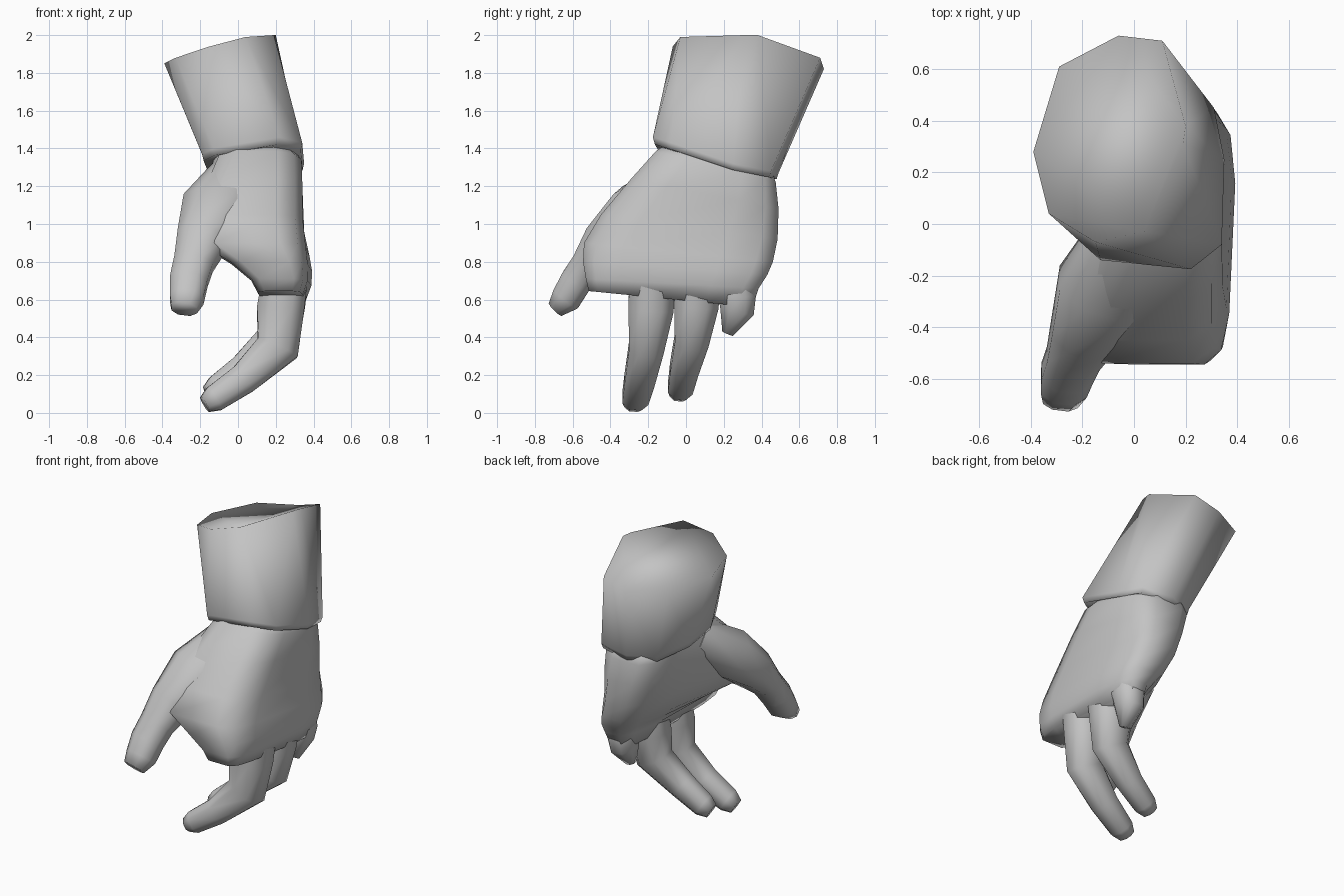
import bpy, bmesh, math
from mathutils import Vector

cube = bpy.data.objects.get("Cube")
if cube:
    bpy.data.objects.remove(cube, do_unlink=True)

grey = bpy.data.materials.new("plain_grey")
grey.use_nodes = True
COLOUR = (0.55, 0.55, 0.55, 1)
grey.diffuse_color = COLOUR
grey.node_tree.nodes["Principled BSDF"].inputs["Base Color"].default_value = COLOUR


def loft(name, rings, angle=75):
    """Skin a list of equal-length rings and close both ends."""
    bm = bmesh.new()
    rows = [[bm.verts.new(p) for p in ring] for ring in rings]
    n = len(rows[0])
    for a, b in zip(rows, rows[1:]):
        for i in range(n):
            j = (i + 1) % n
            bm.faces.new((a[i], a[j], b[j], b[i]))
    for row in (rows[0], rows[-1]):
        bm.faces.new(row)
    bmesh.ops.recalc_face_normals(bm, faces=bm.faces)
    mesh = bpy.data.meshes.new(name)
    bm.to_mesh(mesh)
    bm.free()
    mesh.materials.append(grey)
    obj = bpy.data.objects.new(name, mesh)
    bpy.context.collection.objects.link(obj)
    bpy.ops.object.select_all(action='DESELECT')
    obj.select_set(True)
    bpy.context.view_layer.objects.active = obj
    bpy.ops.object.shade_smooth_by_angle(angle=math.radians(angle))
    return obj


def rounded(n, front, back):
    """Unit rounded-square outline; a lower power gives a squarer end."""
    pts = []
    for i in range(n):
        t = 2 * math.pi * (i + 0.5) / n
        c, s = math.cos(t), math.sin(t)
        power = front if c < 0 else back
        size = math.cos(math.pi / n) ** power
        pts.append((math.copysign(abs(c) ** power, c) / size,
                    math.copysign(abs(s) ** power, s) / size))
    return pts


def digit(name, path, hint):
    """Sweep along (x, y, z, half width along hint, half depth) stations."""
    pts = [Vector(p[:3]) for p in path]
    rings = []
    for i, p in enumerate(pts):
        before = (p - pts[i - 1]).normalized() if i else Vector()
        after = (pts[i + 1] - p).normalized() if i < len(pts) - 1 else Vector()
        t = (before + after).normalized()
        side = Vector(hint)
        side = (side - t * side.dot(t)).normalized()
        depth = t.cross(side)
        w, d = path[i][3:]
        rings.append([p + side * (u * w) + depth * (v * d) for u, v in rounded(8, 0.85, 0.85)])
    return loft(name, rings)


# Sleeve cuff: slanted top, hem, and a narrow turned-in band
rim = [(-.15, -.07, 1.94), (.04, -.03, 1.99), (.19, .31, 2.0), (.2, .38, 2.0), (.11, .71, 1.88),
       (-.06, .73, 1.82), (-.29, .61, 1.82), (-.39, .28, 1.85), (-.33, .04, 1.88)]
hem = [(-.13, -.14, 1.40), (.22, -.175, 1.46), (.34, -.08, 1.43), (.35, .25, 1.32), (.31, .45, 1.28),
       (.1, .49, 1.27), (-.08, .42, 1.28), (-.17, .2, 1.32), (-.19, 0, 1.37)]
mid = Vector((.08, .15, 1.35))
band = [mid + (Vector(p) - mid) * 0.97 - Vector((0, 0, .035)) for p in hem]
loft("cuff", [rim, hem, band], 180)

# Palm: each section gives the front and back edge as (y, z, inner x, outer x),
# then how square the front end is
sections = [
    ((-.11, 1.42, -.11, .30), (.45, 1.30, -.11, .31), .70),
    ((-.16, 1.385, -.14, .335), (.475, 1.22, -.10, .335), .58),
    ((-.29, 1.24, -.21, .34), (.49, 1.08, -.05, .345), .50),
    ((-.45, 1.05, -.28, .34), (.485, .92, .01, .355), .45),
    ((-.54, .90, -.25, .35), (.46, .80, .07, .39), .42),
    ((-.545, .80, -.07, .36), (.43, .73, .11, .405), .40),
    ((-.53, .71, .05, .36), (.385, .66, .15, .40), .40),
    ((-.515, .645, .09, .34), (.35, .56, .18, .36), .40),
]
rings = []
for front, back, power in sections:
    ring = []
    for u, v in rounded(12, power, .62):
        y, z, xi, xo = [f + (b - f) * (u + 1) / 2 for f, b in zip(front, back)]
        ring.append((xi + (xo - xi) * (v + 1) / 2, y, z))
    rings.append(ring)
loft("palm", rings)

# Thumb, reaching forward and down
digit("thumb", [
    (.00, -.03, 1.24, .15, .12), (-.11, -.26, 1.06, .19, .155),
    (-.195, -.425, .91, .13, .12), (-.235, -.52, .79, .105, .085),
    (-.26, -.58, .70, .10, .085), (-.272, -.635, .605, .09, .08),
    (-.285, -.69, .55, .068, .047)], (1, 0, 0))

# Two long curled fingers
digit("middle_finger", [
    (.25, -.18, .72, .12, .12), (.225, -.185, .55, .12, .125), (.21, -.21, .345, .092, .115),
    (.03, -.245, .18, .08, .082), (-.125, -.268, .075, .07, .07),
    (-.175, -.278, .045, .05, .045)], (0, 1, 0))
digit("ring_finger", [
    (.255, .06, .72, .12, .12), (.23, .055, .57, .118, .125), (.21, .03, .385, .09, .115),
    (.03, -.01, .23, .075, .082), (-.11, -.03, .13, .066, .07),
    (-.16, -.04, .10, .046, .045)], (0, 1, 0))

# Stubby little finger, tapering to a point
digit("little_finger", [
    (.27, .27, .80, .08, .08), (.275, .27, .62, .10, .09),
    (.265, .27, .54, .09, .08), (.255, .22, .42, .03, .035)], (0, 1, 0))
